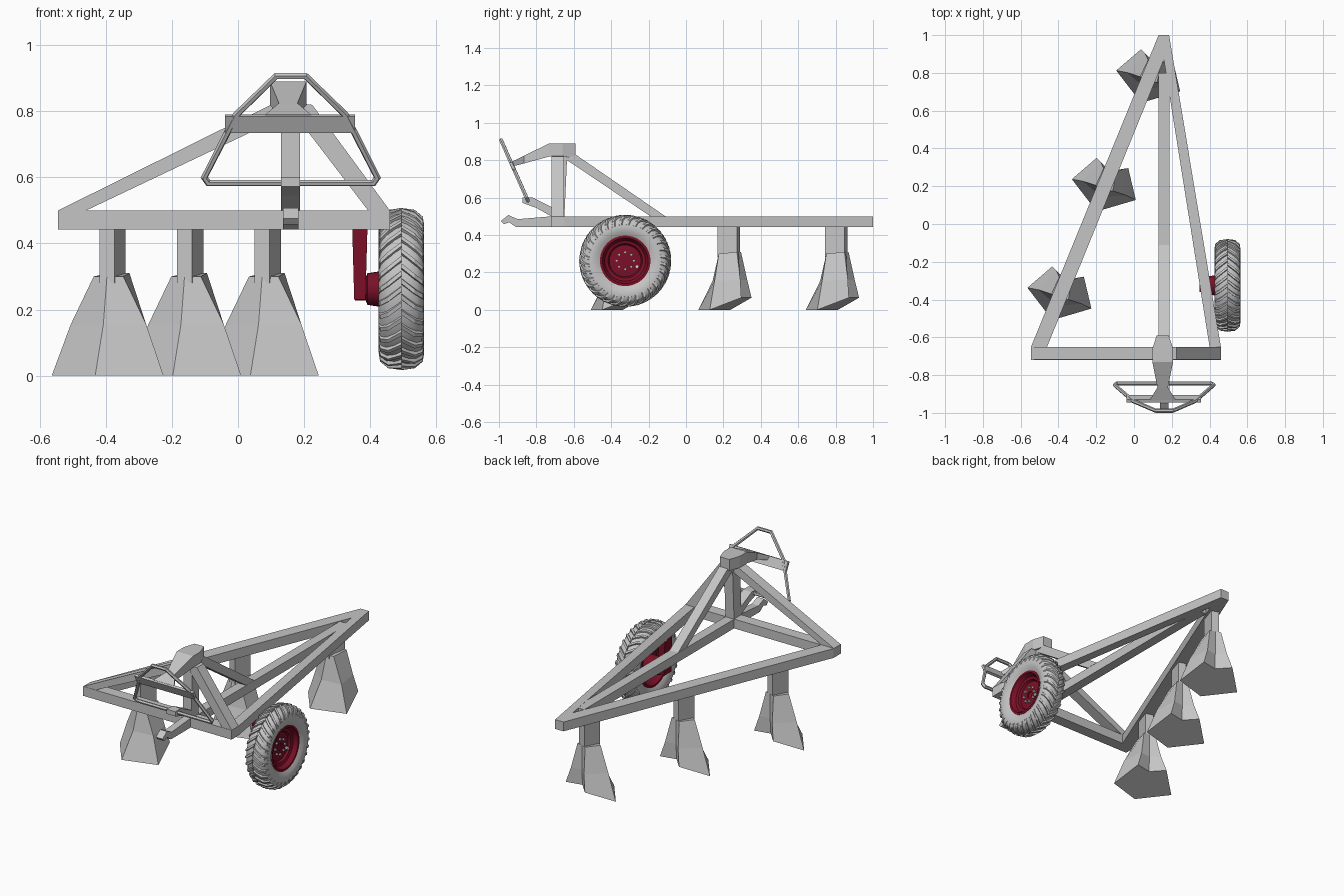
import bpy, bmesh, math
from mathutils import Vector, Matrix

cube = bpy.data.objects.get("Cube")
if cube:
    bpy.data.objects.remove(cube, do_unlink=True)


def material(name, rgb):
    m = bpy.data.materials.new(name)
    m.use_nodes = True
    m.diffuse_color = (*rgb, 1)
    m.node_tree.nodes["Principled BSDF"].inputs["Base Color"].default_value = (*rgb, 1)
    return m


GREY = material("light grey", (0.56, 0.56, 0.56))
RED = material("dark red", (0.2, 0.005, 0.02))
WHITE = material("white", (0.85, 0.85, 0.85))


def finish(name, bm, mat, smooth=False):
    bmesh.ops.recalc_face_normals(bm, faces=bm.faces)
    mesh = bpy.data.meshes.new(name)
    bm.to_mesh(mesh)
    bm.free()
    mesh.materials.append(mat)
    ob = bpy.data.objects.new(name, mesh)
    bpy.context.collection.objects.link(ob)
    if smooth:
        bpy.ops.object.select_all(action="DESELECT")
        ob.select_set(True)
        bpy.context.view_layer.objects.active = ob
        bpy.ops.object.shade_smooth_by_angle(angle=math.radians(35))
    return ob


def loft(bm, rings, cap=True, closed=False):
    """Skin a list of equal-length point rings."""
    vs = [[bm.verts.new(p) for p in r] for r in rings]
    n = len(rings[0])
    pairs = list(zip(vs, vs[1:])) + ([(vs[-1], vs[0])] if closed else [])
    for a, b in pairs:
        for i in range(n):
            j = (i + 1) % n
            bm.faces.new((a[i], a[j], b[j], b[i]))
    if cap:
        bm.faces.new(vs[0])
        bm.faces.new(vs[-1])


def prism(name, outline, axis, lo, hi, mat=GREY):
    """Extrude a 2D outline along the given axis."""
    def place(p, d):
        q = list(p)
        q.insert("xyz".index(axis), d)
        return q
    bm = bmesh.new()
    loft(bm, [[place(p, d) for p in outline] for d in (lo, hi)])
    return finish(name, bm, mat)


def lathe(name, profile, mat, centre, steps=48, closed=False):
    """Turn an (x, radius) profile about the axle."""
    bm = bmesh.new()
    rings = [[(x, centre[0] + r * math.cos(math.tau * k / steps),
               centre[1] + r * math.sin(math.tau * k / steps)) for k in range(steps)]
             for x, r in profile]
    loft(bm, rings, not closed, closed)
    return finish(name, bm, mat, True)


# Triangular frame
LOW, TOP = 0.443, 0.5
X0, X1 = 0.13, 0.188
FRONT, REAR = -0.72, -0.65
prism("front_bar", [(-0.545, FRONT), (0.46, FRONT), (0.46, REAR), (-0.545, REAR)], "z", LOW, TOP)
prism("right_side_bar", [(-0.545, REAR), (-0.46, REAR), (0.158, 0.87), (0.158, 1), (0.13, 1)], "z", LOW, TOP)
prism("left_side_bar", [(0.46, REAR), (0.4, REAR), (0.158, 0.87), (0.158, 1), (0.186, 1)], "z", LOW, TOP)
prism("centre_beam", [(X0, REAR), (X1, REAR), (X1, 0.8), (X0, 0.8)], "z", LOW, TOP - 0.001)

# Mast and its braces
prism("mast", [(FRONT, TOP), (REAR, TOP), (-0.635, 0.83), (-0.71, 0.83)], "x", X0, X1)
prism("right_brace", [(-0.545, TOP), (-0.46, TOP), (0.14, 0.785), (0.14, 0.825), (0.1, 0.82)],
      "y", FRONT + 0.002, REAR - 0.002)
prism("left_brace", [(0.46, TOP), (0.394, TOP), (0.18, 0.78), (0.18, 0.825), (0.225, 0.82)],
      "y", FRONT + 0.002, REAR - 0.002)
prism("rear_brace", [(-0.59, 0.83), (-0.11, TOP), (-0.19, TOP), (-0.65, 0.81)], "x", X0, X1)

# Mast head tapering forward to the crossbar: y, half width, bottom, top
bm = bmesh.new()
loft(bm, [[(0.152 + s * w, y, z) for s, z in ((-1, lo), (1, lo), (1, hi), (-1, hi))]
          for y, w, lo, hi in ((-0.59, 0.032, 0.82, 0.89), (-0.66, 0.055, 0.82, 0.89),
                               (-0.73, 0.055, 0.82, 0.89), (-0.865, 0.028, 0.783, 0.825),
                               (-0.935, 0.07, 0.765, 0.79))])
finish("mast_head", bm, GREY)
prism("crossbar", [(-0.945, 0.785), (-0.93, 0.791), (-0.905, 0.74), (-0.92, 0.734)], "x", -0.04, 0.355)

# Hitch pieces
prism("drawbar", [(FRONT, LOW), (FRONT, TOP), (-0.9, 0.485), (-0.95, 0.507), (-0.99, 0.475),
                  (-0.975, 0.458), (-0.945, 0.468), (-0.91, 0.443)], "x", 0.137, 0.183)
prism("upper_link", [(-0.875, 0.6), (-0.82, 0.6), (FRONT, 0.55), (FRONT, TOP), (-0.8, 0.545),
                     (-0.875, 0.572)], "x", X0, X1)

# Tubular coupling loop
curve = bpy.data.curves.new("loop_path", "CURVE")
curve.dimensions = "3D"
curve.bevel_depth = 0.011
curve.bevel_resolution = 1
half = [(0.045, 0.907), (0.165, 0.79), (0.262, 0.6), (0.25, 0.583)]
points = [(0.16 + x, z) for x, z in half] + [(0.16 - x, z) for x, z in reversed(half)]
spline = curve.splines.new("POLY")
spline.points.add(len(points) - 1)
for p, (x, z) in zip(spline.points, points):
    p.co = (x, -0.845 - (z - 0.583) * 0.443, z, 1)
spline.use_cyclic_u = True
path = bpy.data.objects.new("loop_path", curve)
bpy.context.collection.objects.link(path)
bm = bmesh.new()
bm.from_mesh(path.to_mesh())
path.to_mesh_clear()
bpy.data.objects.remove(path)
finish("coupling_loop", bm, GREY, True)

# Three shares on rotated shanks under the long side bar
RINGS = [
    [(-0.178, -0.048, 0), (0, -0.17, 0), (0.178, -0.048, 0),
     (0.088, 0.1, 0.065), (0, 0.05, 0.065), (-0.088, 0.1, 0.065)],
    [(-0.12, -0.04, 0.155), (0, -0.09, 0.155), (0.12, -0.04, 0.155),
     (0.06, 0.085, 0.16), (0, 0.055, 0.16), (-0.06, 0.085, 0.16)],
    [(-0.047, -0.04, 0.3), (0, -0.055, 0.3), (0.047, -0.04, 0.3),
     (0.035, 0.058, 0.31), (0, 0.055, 0.31), (-0.035, 0.058, 0.31)],
]
for k, label in ((-1, "front"), (0, "middle"), (1, "rear")):
    place = Matrix.Translation((-0.145 + 0.235 * k, 0.228 + 0.575 * k, 0)) @ Matrix.Rotation(math.radians(-18), 4, "Z")
    bm = bmesh.new()
    loft(bm, RINGS)
    finish(label + "_share", bm, GREY).matrix_world = place
    prism(label + "_shank", [(-0.024, -0.055), (0.024, -0.055), (0.024, 0.055), (-0.024, 0.055)],
          "z", 0.28, LOW + 0.002).matrix_world = place

# Wheel: tyre, tread lugs, rim, bolts
AXLE = (-0.325, 0.262)
MID = 0.495
section = [(0.05, 0.13), (0.064, 0.155), (0.069, 0.185), (0.062, 0.212), (0.045, 0.227), (0.02, 0.235)]
lathe("tyre", [(MID + x, r) for x, r in section] + [(MID - x, r) for x, r in reversed(section)],
      GREY, AXLE, 64, True)

bm = bmesh.new()
LUGS = 32
for k in range(LUGS):
    for side in (-1, 1):
        rings = []
        for x, r, lift, turn in ((0, 0.23, 0.016, 0), (0.04, 0.224, 0.016, 0.13), (0.062, 0.207, 0.013, 0.2),
                                 (0.068, 0.19, 0.004, 0.23)):
            ring = []
            for da, dr in ((-0.045, 0), (0.045, 0), (0.03, lift), (-0.03, lift)):
                a = math.tau * (k + 0.25 * (side + 1)) / LUGS + turn + da
                ring.append((MID + side * (x + (dr * 0.2 if x > 0.05 else 0)),
                             AXLE[0] + (r + dr) * math.cos(a), AXLE[1] + (r + dr) * math.sin(a)))
            rings.append(ring)
        loft(bm, rings)
finish("tread_lugs", bm, GREY)

lathe("rim", [(MID + x, r) for x, r in (
    (-0.055, 0.135), (0.055, 0.135), (0.055, 0.122), (0.03, 0.108), (0.025, 0.092), (0.012, 0.085),
    (0.016, 0.035), (0.016, 0.02), (-0.01, 0.02), (-0.01, 0.085), (-0.03, 0.108), (-0.055, 0.122))],
    RED, AXLE, 48, True)
for k in range(8):
    a = math.tau * k / 8
    c = (AXLE[0] + 0.046 * math.cos(a), AXLE[1] + 0.046 * math.sin(a))
    lathe("wheel_bolt_%d" % (k + 1), [(MID + 0.005, 0.008), (MID + 0.024, 0.008)], GREY, c, 6)
lathe("valve", [(MID + 0.005, 0.01), (MID + 0.03, 0.01)], WHITE, (-0.262, 0.231), 8)

# Axle hub and the leg carrying it
lathe("hub", [(0.355, 0.035), (0.387, 0.035), (0.392, 0.048), (0.425, 0.053), (0.47, 0.053),
              (0.49, 0.05), (0.49, 0.03), (0.505, 0.028)], RED, AXLE, 24)
prism("wheel_leg", [(0.352, 0.23), (0.386, 0.23), (0.392, LOW + 0.002), (0.346, LOW + 0.002)],
      "y", -0.36, -0.29, RED)
